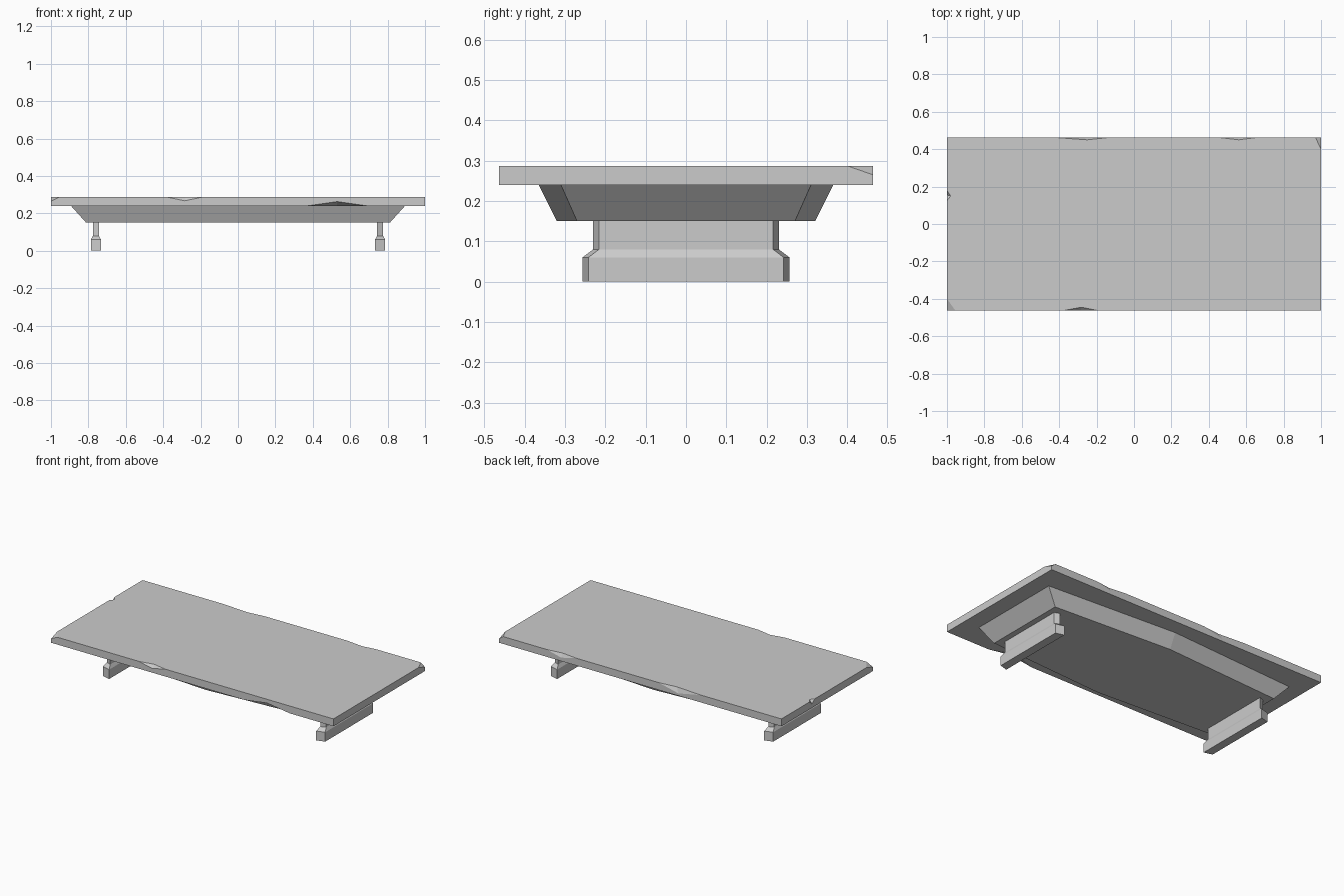
import bpy, bmesh
from mathutils import Vector

if "Cube" in bpy.data.objects:
    bpy.data.objects.remove(bpy.data.objects["Cube"])

HY, ZB, ZT = 0.463, 0.24, 0.287


def finish(name, bm):
    bmesh.ops.recalc_face_normals(bm, faces=bm.faces)
    mesh = bpy.data.meshes.new(name)
    bm.to_mesh(mesh)
    bm.free()
    ob = bpy.data.objects.new(name, mesh)
    bpy.context.collection.objects.link(ob)
    return ob


def loft(name, rings):
    """Closed solid through a stack of (z, outline) sections."""
    bm = bmesh.new()
    loops = [[bm.verts.new((x, y, z)) for x, y in pts] for z, pts in rings]
    n = len(loops[0])
    for lo, hi in zip(loops, loops[1:]):
        for i in range(n):
            j = (i + 1) % n
            bm.faces.new((lo[i], lo[j], hi[j], hi[i]))
    bm.faces.new(loops[0])
    bm.faces.new(loops[-1])
    return finish(name, bm)


# Table top slab
rect = [(-1, -HY), (1, -HY), (1, HY), (-1, HY)]
top = loft("table_top", [(ZB, rect), (ZT, rect)])

# Chips knocked out of the slab edges: corner points, last one lies outside
chips = [
    # front, upper and lower edge
    [(-.38, -HY, ZT), (-.19, -HY, ZT), (-.28, -.445, ZT), (-.285, -HY, .267), (-.28, -.5, .32)],
    [(.37, -HY, ZB), (.69, -HY, ZB), (.53, -.40, ZB), (.53, -HY, .263), (.53, -.5, .21)],
    # back, upper edge
    [(-.43, HY, ZT), (-.13, HY, ZT), (-.25, .45, ZT), (-.27, HY, .255), (-.26, .5, .32)],
    [(.45, HY, ZT), (.66, HY, ZT), (.56, .45, ZT), (.56, HY, .262), (.56, .5, .32)],
    # left edge
    [(-1, .125, ZT), (-1, .18, ZT), (-.98, .15, ZT), (-1, .155, .265), (-1.03, .15, .32)],
    # two opposite corners
    [(-1, -.40, ZT), (-.955, -HY, ZT), (-1, -HY, .265), (-1.05, -.52, .32)],
    [(1, .40, ZT), (.97, HY, ZT), (1, HY, .265), (1.05, .52, .32)],
]
bm = bmesh.new()
for pts in chips:
    verts = [bm.verts.new(Vector(p)) for p in pts]
    bmesh.ops.convex_hull(bm, input=verts)
cutter = finish("chip_cutter", bm)
cutter.hide_render = True
mod = top.modifiers.new("chips", 'BOOLEAN')
mod.operation, mod.solver, mod.object = 'DIFFERENCE', 'EXACT', cutter
bpy.context.view_layer.objects.active = top
bpy.ops.object.modifier_apply(modifier=mod.name)
bpy.data.objects.remove(cutter)


# Tapered apron, long sides bulging to a crease in the middle
def hexagon(x, y_end, y_mid):
    return [(-x, -y_end), (0, -y_mid), (x, -y_end), (x, y_end), (0, y_mid), (-x, y_end)]


loft("apron", [(.15, hexagon(.812, .27, .32)), (ZB, hexagon(.893, .31, .365))])


# Two stepped leg boards, slightly shorter on the outer face
def board(s, w, y_in, y_out):
    xi, xo = s * (.76 - w), s * (.76 + w)
    return [(xi, -y_in), (xo, -y_out), (xo, y_out), (xi, y_in)]


for side, s in (("left", -1), ("right", 1)):
    foot, neck = board(s, .027, .257, .242), board(s, .016, .23, .216)
    loft(side + "_leg", [(0, foot), (.06, foot), (.08, neck), (.15, neck)])
